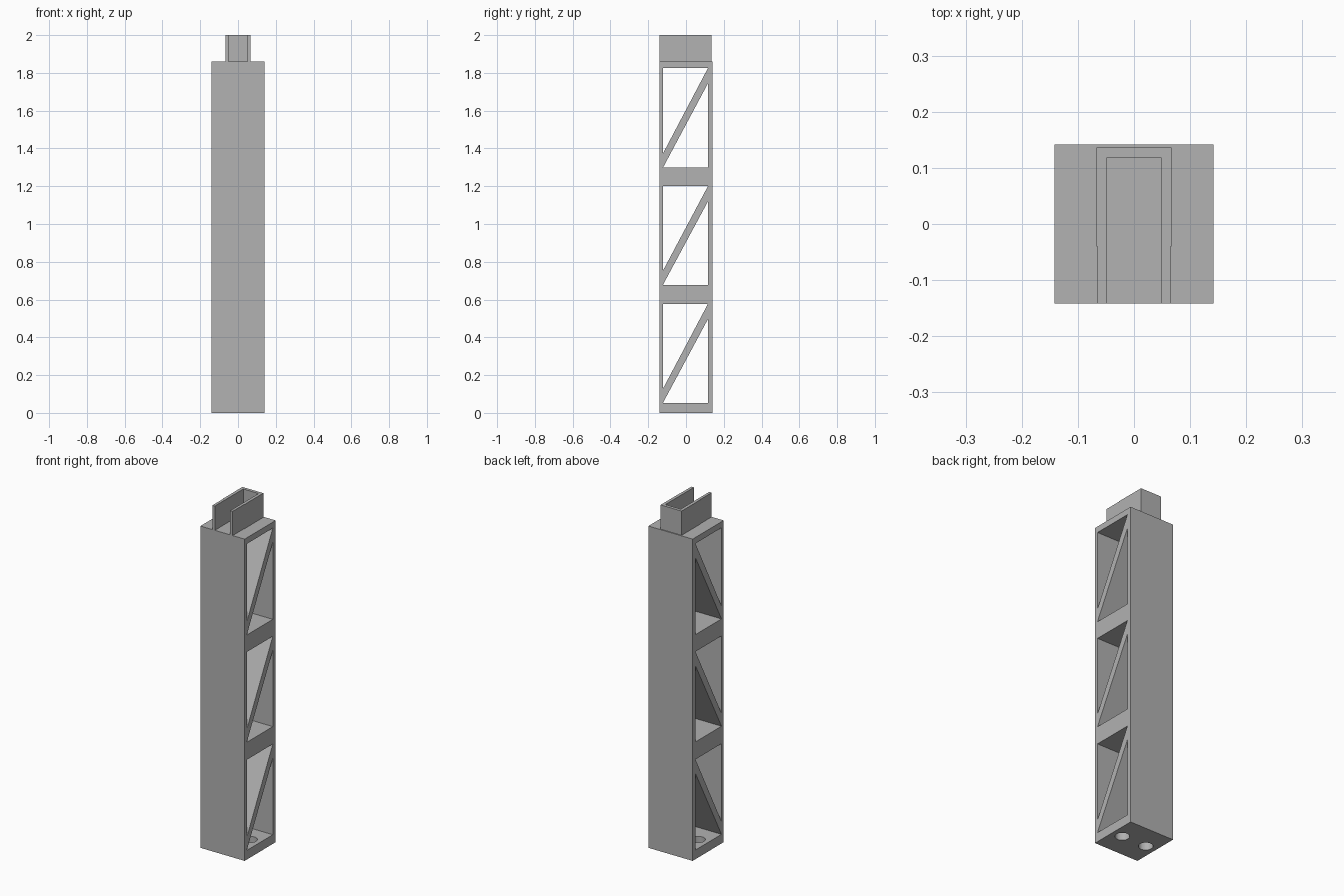
import bpy
import bmesh
from mathutils import Matrix, Vector

cube = bpy.data.objects.get("Cube")
if cube:
    bpy.data.objects.remove(cube, do_unlink=True)

HALF = 0.1415          # half width of the square column
BODY_TOP = 1.86
INNER_FRONT, INNER_BACK = -0.122, 0.116

grey = bpy.data.materials.new("mid grey")
grey.use_nodes = True
colour = (0.445, 0.445, 0.445, 1.0)
grey.diffuse_color = colour
grey.node_tree.nodes["Principled BSDF"].inputs["Base Color"].default_value = colour


def finish(bm, name):
    """Turn a bmesh into a grey, flat-shaded object."""
    bmesh.ops.recalc_face_normals(bm, faces=bm.faces)
    mesh = bpy.data.meshes.new(name)
    bm.to_mesh(mesh)
    bm.free()
    mesh.materials.append(grey)
    obj = bpy.data.objects.new(name, mesh)
    bpy.context.collection.objects.link(obj)
    return obj


def add_prism(bm, points, direction):
    """Extrude a closed profile along a direction."""
    base = bm.faces.new([bm.verts.new(p) for p in points])
    out = bmesh.ops.extrude_face_region(bm, geom=[base], use_keep_orig=True)
    verts = [g for g in out["geom"] if isinstance(g, bmesh.types.BMVert)]
    bmesh.ops.translate(bm, verts=verts, vec=Vector(direction))


def cut(target, cutter):
    """Subtract the cutter, bake the result and drop the cutter."""
    cutter.hide_render = True
    mod = target.modifiers.new("cut", 'BOOLEAN')
    mod.operation = 'DIFFERENCE'
    mod.solver = 'EXACT'
    mod.object = cutter
    deps = bpy.context.evaluated_depsgraph_get()
    baked = bpy.data.meshes.new_from_object(target.evaluated_get(deps))
    target.modifiers.clear()
    target.data = baked
    bpy.data.objects.remove(cutter, do_unlink=True)


# Square column
bm = bmesh.new()
square = [(-HALF, -HALF, 0), (HALF, -HALF, 0), (HALF, HALF, 0), (-HALF, HALF, 0)]
add_prism(bm, square, (0, 0, BODY_TOP))
column = finish(bm, "truss_column")

# Three bays, each open on both sides of a diagonal web
bm = bmesh.new()
for low, high in ((0.053, 0.577), (0.678, 1.2), (1.298, 1.825)):
    upper = [(INNER_FRONT, high), (INNER_BACK, high), (INNER_FRONT, low + 0.075)]
    lower = [(INNER_BACK, low), (INNER_FRONT, low), (INNER_BACK, high - 0.081)]
    for triangle in (upper, lower):
        add_prism(bm, [(-0.3, y, z) for y, z in triangle], (0.6, 0, 0))
cut(column, finish(bm, "bay_cutter"))

# Two round holes through the base plate
bm = bmesh.new()
for side in (-1, 1):
    bmesh.ops.create_cone(bm, cap_ends=True, segments=32, radius1=0.038, radius2=0.038,
                          depth=0.12, matrix=Matrix.Translation((side * 0.078, 0, 0.02)))
cut(column, finish(bm, "base_hole_cutter"))
for poly in column.data.polygons:
    poly.use_smooth = False

# U-shaped connector on top, open to the front, slightly wider at the rear
half_profile = [(0.049, 0.118), (0.049, -HALF), (0.065, -HALF),
                (0.065, -0.04), (0.067, -0.04), (0.067, 0.136)]
profile = half_profile + [(-x, y) for x, y in reversed(half_profile)]
bm = bmesh.new()
add_prism(bm, [(x, y, BODY_TOP) for x, y in profile], (0, 0, 2 - BODY_TOP))
finish(bm, "top_connector")
